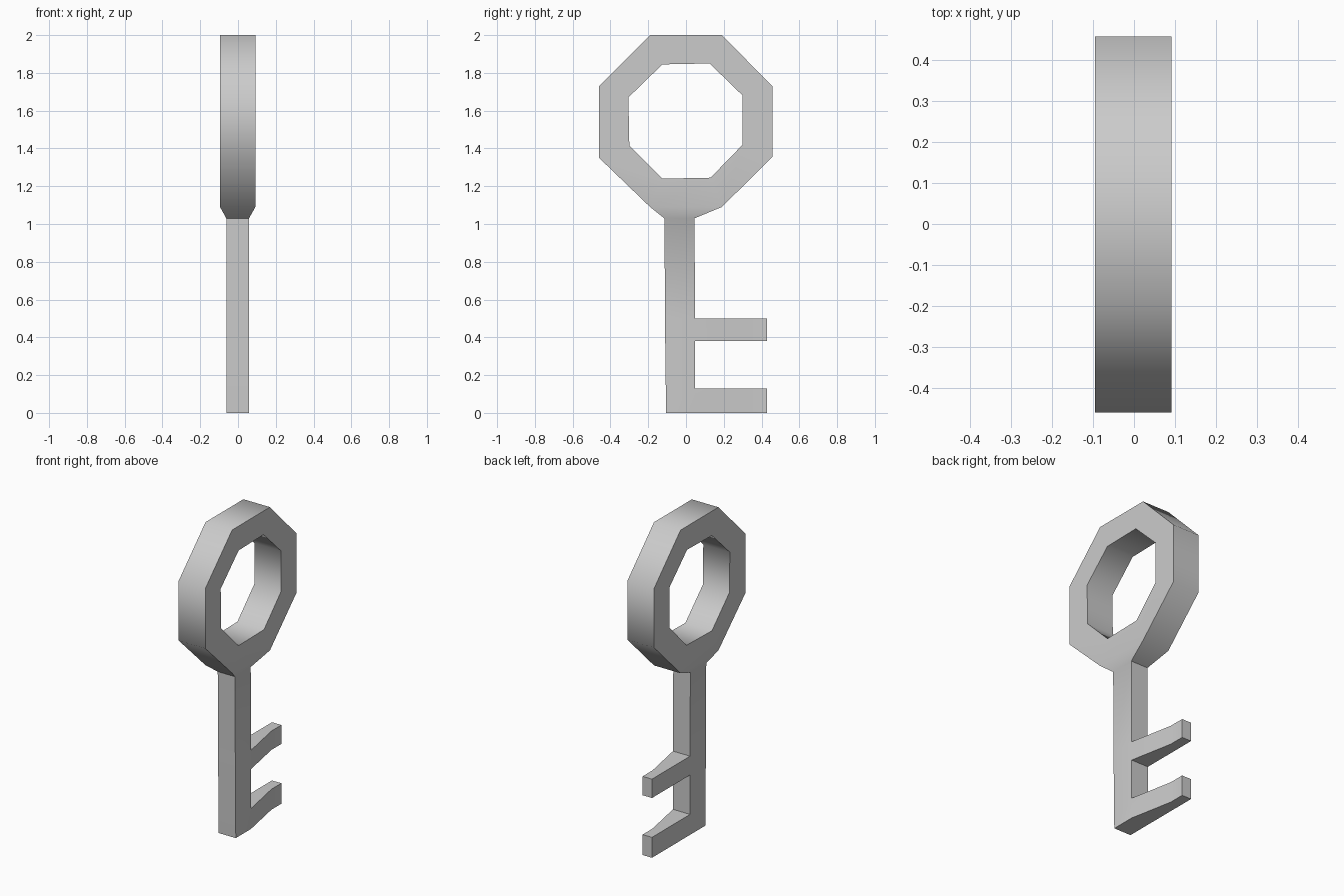
import bpy, bmesh, math

if "Cube" in bpy.data.objects:
    bpy.data.objects.remove(bpy.data.objects["Cube"])

# The key is laid out as a flat sheet of quads in the YZ plane, with
# left/right thickness given per region, then closed into a solid.
RING, SHAFT, TIP = (-0.095, 0.092), (-0.062, 0.058), (-0.062, 0.004)
front, back = {}, {}
bm = bmesh.new()


def vert(y, z, span):
    key = (y, z)
    if key not in front:
        front[key] = bm.verts.new((span[1], y, z))
        back[front[key]] = bm.verts.new((span[0], y, z))
    return front[key]


def cell(*corners):
    sheet.append([vert(*c) for c in corners])


sheet = []

# octagonal bow
outer = [(0.19, 1.09), (0.457, 1.355), (0.457, 1.73), (0.19, 2.0),
         (-0.19, 2.0), (-0.46, 1.73), (-0.46, 1.35), (-0.19, 1.09)]
inner = [(0.13, 1.245), (0.30, 1.42), (0.30, 1.68), (0.125, 1.85),
         (-0.125, 1.845), (-0.305, 1.67), (-0.30, 1.415), (-0.125, 1.24)]
for i in range(8):
    j = (i + 1) % 8
    cell((*outer[i], RING), (*outer[j], RING), (*inner[j], RING), (*inner[i], RING))

# flared neck
cell((-0.115, 1.03, SHAFT), (0.045, 1.03, SHAFT), (*outer[0], RING), (*outer[7], RING))

# shaft, in rows that line up with the teeth
rows = [(1.03, -0.115, 0.045), (0.50, -0.11, 0.048), (0.38, -0.11, 0.048),
        (0.13, -0.107, 0.048), (0.0, -0.105, 0.048)]
for (z1, a1, b1), (z0, a0, b0) in zip(rows, rows[1:]):
    cell((a0, z0, SHAFT), (b0, z0, SHAFT), (b1, z1, SHAFT), (a1, z1, SHAFT))

# two teeth, thinning on one side towards the tip
for z0, z1 in ((0.38, 0.50), (0.0, 0.13)):
    for (ya, sa), (yb, sb) in (((0.048, SHAFT), (0.33, TIP)), ((0.33, TIP), (0.43, TIP))):
        cell((ya, z0, sa), (yb, z0, sb), (yb, z1, sb), (ya, z1, sa))

# both sides, then walls around every open edge
for quad in sheet:
    bm.faces.new(quad)
rim = [tuple(e.verts) for e in bm.edges if e.is_boundary]
for quad in sheet:
    bm.faces.new([back[v] for v in reversed(quad)])
for a, b in rim:
    bm.faces.new((a, b, back[b], back[a]))
bmesh.ops.recalc_face_normals(bm, faces=bm.faces)

mesh = bpy.data.meshes.new("key")
bm.to_mesh(mesh)
bm.free()
key = bpy.data.objects.new("key", mesh)
bpy.context.collection.objects.link(key)
bpy.context.view_layer.objects.active = key
key.select_set(True)
bpy.ops.object.shade_smooth_by_angle(angle=math.radians(50))
